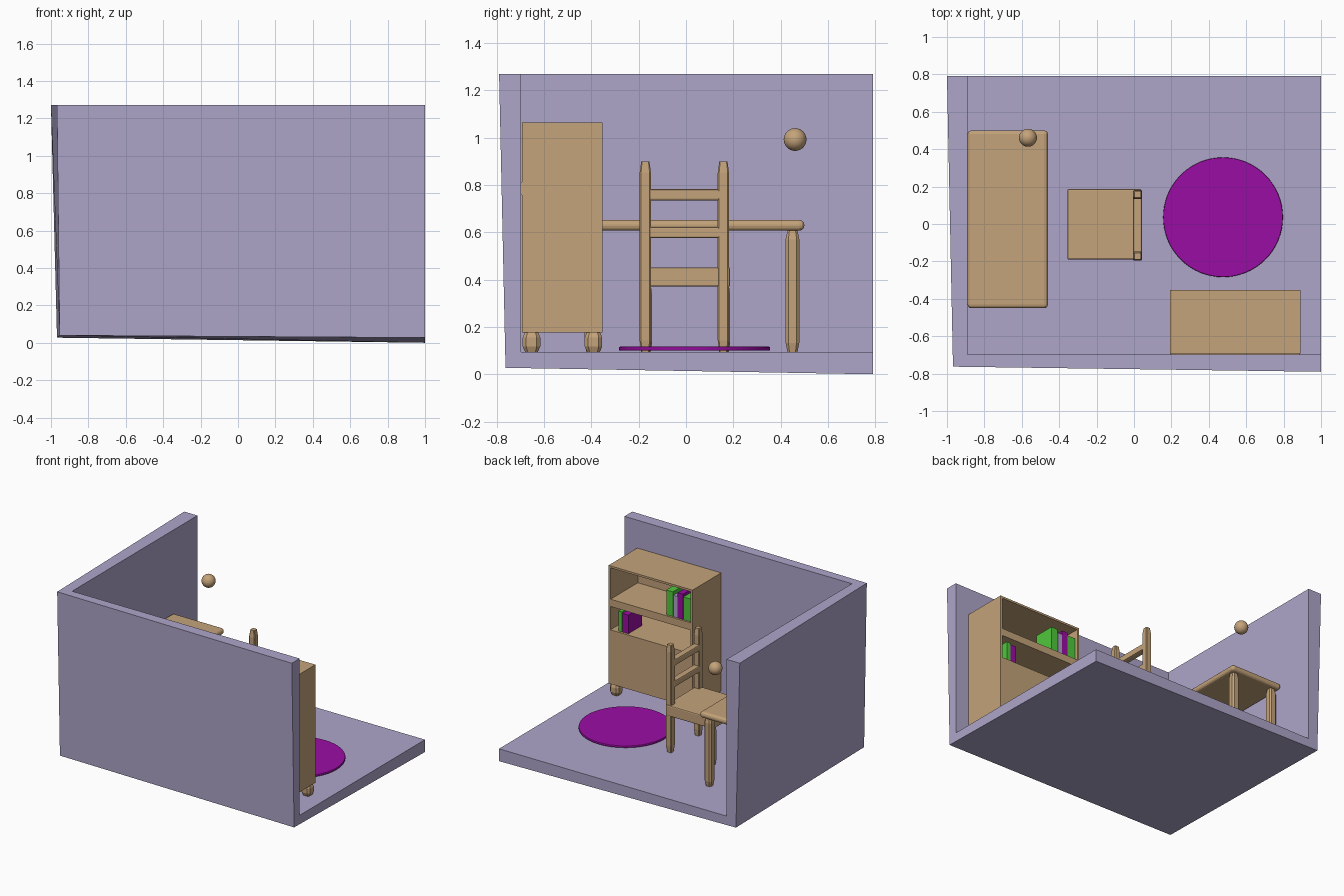
import bpy, bmesh, math
from mathutils import Vector

if "Cube" in bpy.data.objects:
    bpy.data.objects.remove(bpy.data.objects["Cube"])


def mat(name, rgb):
    m = bpy.data.materials.new(name)
    m.diffuse_color = (*rgb, 1)
    m.use_nodes = True
    m.node_tree.nodes["Principled BSDF"].inputs["Base Color"].default_value = m.diffuse_color
    return m


LILAC = mat("lilac", (0.423, 0.381, 0.591))
WOOD = mat("light wood", (0.552, 0.366, 0.195))
PURPLE = mat("purple", (0.323, 0.004, 0.366))
GREEN = mat("green", (0.08, 0.578, 0.045))


def make(name, verts, faces, material):
    me = bpy.data.meshes.new(name)
    me.from_pydata(verts, [], faces)
    bm = bmesh.new()
    bm.from_mesh(me)
    bmesh.ops.recalc_face_normals(bm, faces=bm.faces)
    bm.to_mesh(me)
    bm.free()
    me.materials.append(material)
    ob = bpy.data.objects.new(name, me)
    bpy.context.collection.objects.link(ob)
    return ob


def box(name, x, y, z, material=WOOD, bevel=0, segments=2):
    v = [(a, b, c) for a in x for b in y for c in z]
    f = [(0, 1, 3, 2), (4, 6, 7, 5), (0, 4, 5, 1), (2, 3, 7, 6), (0, 2, 6, 4), (1, 5, 7, 3)]
    ob = make(name, v, f, material)
    if bevel:
        m = ob.modifiers.new("bevel", "BEVEL")
        m.width, m.segments = bevel, segments
    return ob


def post(name, x, y, z0, z1, w, taper=0.04, chamfer=0.2):
    """Upright post with chamfered corners and tapered ends."""
    verts, faces = [], []
    rings = [(z0, 0.72), (z0 + taper, 1), (z1 - taper, 1), (z1, 0.72)]
    k = 0.5 - chamfer
    outline = [(.5, -k), (.5, k), (k, .5), (-k, .5), (-.5, k), (-.5, -k), (-k, -.5), (k, -.5)]
    for z, s in rings:
        verts += [(x + a * w * s, y + b * w * s, z) for a, b in outline]
    for r in range(3):
        for i in range(8):
            j = (i + 1) % 8
            faces.append((r * 8 + i, r * 8 + j, r * 8 + 8 + j, r * 8 + 8 + i))
    faces += [tuple(range(8)), tuple(range(24, 32))]
    return make(name, verts, faces, WOOD)


# Room: floor and two walls, thickened outward along averaged normals
inner = [(-.89, -.697, .093), (1, -.697, .093), (1, .79, .093), (-.89, .79, .093),
         (-.89, -.697, 1.27), (1, -.697, 1.27), (-.89, .79, 1.27)]
panels = [((0, 1, 2, 3), (0, 0, -1)), ((0, 4, 5, 1), (0, -1, 0)), ((0, 3, 6, 4), (-1, 0, 0))]
outer = []
for i, p in enumerate(inner):
    n = sum((Vector(d) for f, d in panels if i in f), Vector()).normalized()
    outer.append((p[0] + n.x * .11, p[1] + n.y * .093, p[2] + n.z * .093))
rim = [1, 2, 3, 6, 4, 5]
faces = [f for f, _ in panels] + [tuple(i + 7 for i in f) for f, _ in panels]
faces += [(a, b, b + 7, a + 7) for a, b in zip(rim, rim[1:] + rim[:1])]
make("room_shell", inner + outer, faces, LILAC)

# Round rug
bpy.ops.mesh.primitive_cylinder_add(vertices=64, radius=.32, depth=.017, location=(.476, .036, .108))
rug = bpy.context.object
rug.name = "rug"
rug.data.materials.append(PURPLE)
b = rug.modifiers.new("bevel", "BEVEL")
b.width, b.segments, b.limit_method = .005, 2, "ANGLE"

# Desk
box("desk_top", (-.89, -.46), (-.45, .5), (.607, .652), bevel=.02, segments=3)
for x in (-.84, -.51):
    for y in (-.4, .45):
        post("desk_leg", x, y, .093, .61, .058)

# Chair
box("chair_seat", (-.356, .04), (-.19, .187), (.37, .452), bevel=.008)
for y in (-.167, .163):
    post("chair_back_post", .019, y - .005, .093, .9, .048, taper=.05, chamfer=.12)
    post("chair_front_leg", -.332, y, .093, .38, .048, chamfer=.12)
for z0, z1 in ((.575, .623), (.735, .782)):
    box("chair_slat", (-.006, .042), (-.16, .15), (z0, z1), bevel=.008)

# Bookshelf: closed base, open shelves above
X0, X1, Y0, Y1, T = .193, .89, -.693, -.353, .015
box("shelf_base", (X0, X1), (Y0, Y1), (.177, .583))
box("shelf_back", (X0, X1), (Y0, Y0 + T), (.58, 1.063))
for x in (X0, X1 - T):
    box("shelf_side", (x, x + T), (Y0, Y1), (.58, 1.063))
box("shelf_top", (X0, X1), (Y0, Y1), (1.063 - T, 1.063))
box("middle_shelf", (X0 + .003, X1 - .003), (-.705, Y1 - .002), (.757, .812))
for x in (X0 + .038, X1 - .038):
    for y in (Y0 + .04, Y1 - .038):
        post("shelf_leg", x, y, .093, .18, .074, taper=.025)

# Books: left edge, width, base height, height, colour
for x, w, z, h, m in ((.215, .065, .812, .17, GREEN), (.283, .045, .812, .19, PURPLE),
                      (.331, .033, .812, .16, LILAC), (.368, .055, .812, .185, GREEN),
                      (.79, .03, .583, .15, GREEN), (.738, .05, .583, .14, PURPLE)):
    box("book", (x, x + w), (-.53, -.37), (z, z + h), m)

# Ball hanging above the desk
bpy.ops.mesh.primitive_uv_sphere_add(segments=32, ring_count=16, radius=.048, location=(-.567, .461, .992))
ball = bpy.context.object
ball.name = "ball"
ball.data.materials.append(WOOD)
bpy.ops.object.shade_smooth_by_angle()
